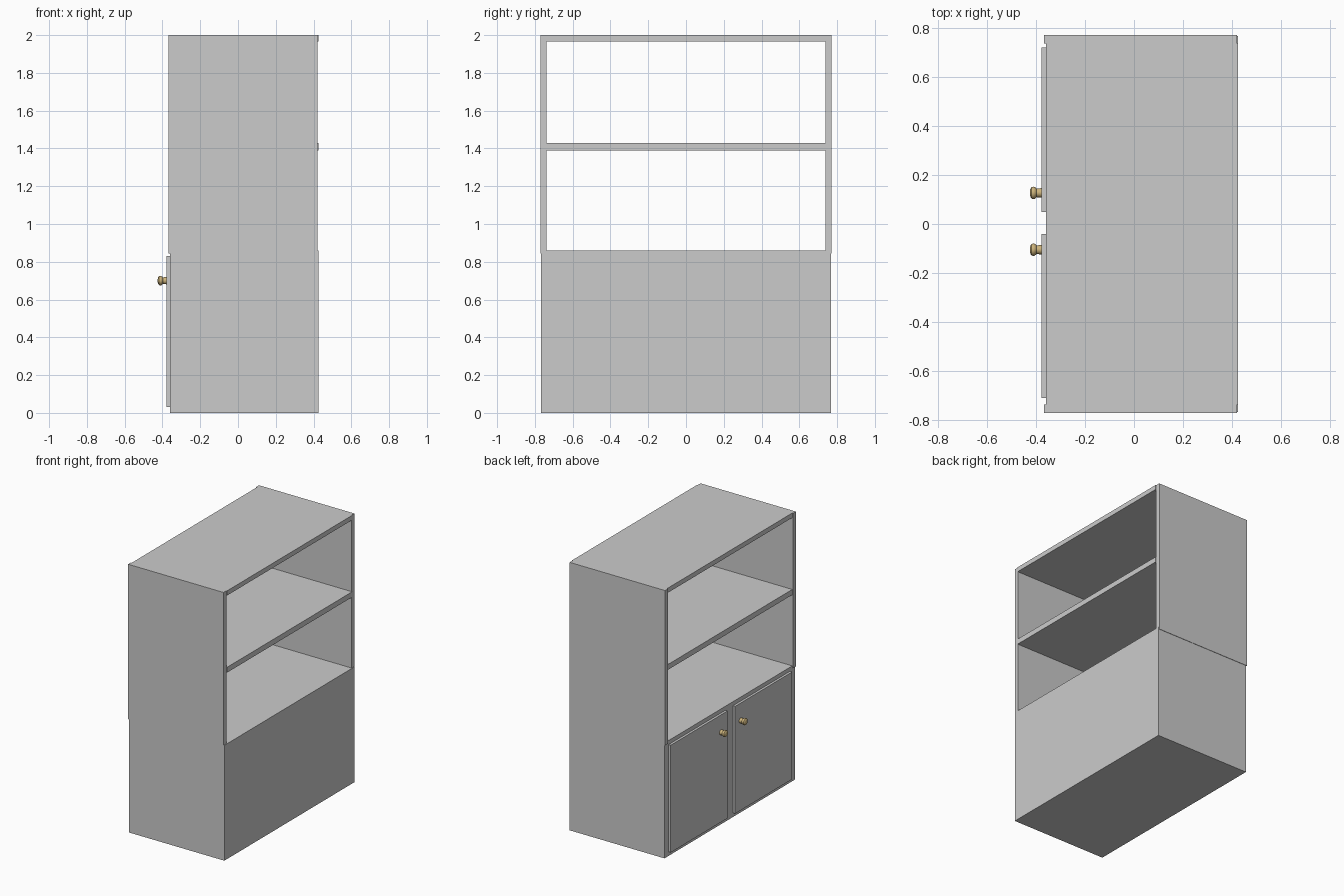
import bpy, bmesh
from math import cos, sin, tau

if "Cube" in bpy.data.objects:
    bpy.data.objects.remove(bpy.data.objects["Cube"])


def board(name, x, y, z):
    """Axis-aligned board from (min, max) ranges."""
    bpy.ops.mesh.primitive_cube_add(size=1)
    o = bpy.context.object
    o.name = name
    o.location = [(r[0] + r[1]) / 2 for r in (x, y, z)]
    o.scale = [r[1] - r[0] for r in (x, y, z)]
    bpy.ops.object.transform_apply(location=False, rotation=False, scale=True)
    return o


brass = bpy.data.materials.new("brass")
brass.diffuse_color = (0.60, 0.45, 0.20, 1)
brass.use_nodes = True
brass.node_tree.nodes["Principled BSDF"].inputs["Base Color"].default_value = brass.diffuse_color


def knob(name, y, z, sides=32):
    """Turned knob, revolved about the x axis."""
    profile = [(-0.375, 0.0195), (-0.388, 0.0185), (-0.398, 0.0175), (-0.401, 0.021),
               (-0.406, 0.0245), (-0.412, 0.0255), (-0.418, 0.0235), (-0.4225, 0.018),
               (-0.425, 0.009)]
    bm = bmesh.new()
    rings = [[bm.verts.new((x, r * cos(tau * i / sides), r * sin(tau * i / sides)))
              for i in range(sides)] for x, r in profile]
    for a, b in zip(rings, rings[1:]):
        for i in range(sides):
            j = (i + 1) % sides
            bm.faces.new((a[i], a[j], b[j], b[i]))
    bm.faces.new(rings[0])
    bm.faces.new(rings[-1])
    bmesh.ops.recalc_face_normals(bm, faces=bm.faces)
    me = bpy.data.meshes.new(name)
    bm.to_mesh(me)
    bm.free()
    me.materials.append(brass)
    o = bpy.data.objects.new(name, me)
    bpy.context.collection.objects.link(o)
    o.location = (0, y, z)
    bpy.ops.object.select_all(action='DESELECT')
    o.select_set(True)
    bpy.context.view_layer.objects.active = o
    bpy.ops.object.shade_smooth_by_angle()


# Closed lower cupboard
board("cupboard", (-0.36, 0.425), (-0.768, 0.768), (0, 0.86))

# Open upper shelving: side panels, middle shelf and top
for name, y in (("left_side_panel", (-0.771, -0.738)), ("right_side_panel", (0.738, 0.771))):
    board(name, (-0.367, 0.42), y, (0.845, 2.0))
for name, z in (("middle_shelf", (1.39, 1.43)), ("top_board", (1.965, 2.0))):
    board(name, (-0.36, 0.425), (-0.738, 0.738), z)

# Overlay doors, each with a knob near the centre
for side, y, ky in (("left", (-0.71, -0.04), -0.105), ("right", (0.05, 0.72), 0.127)):
    board(side + "_door", (-0.378, -0.355), y, (0.03, 0.83))
    knob(side + "_knob", ky, 0.70)
